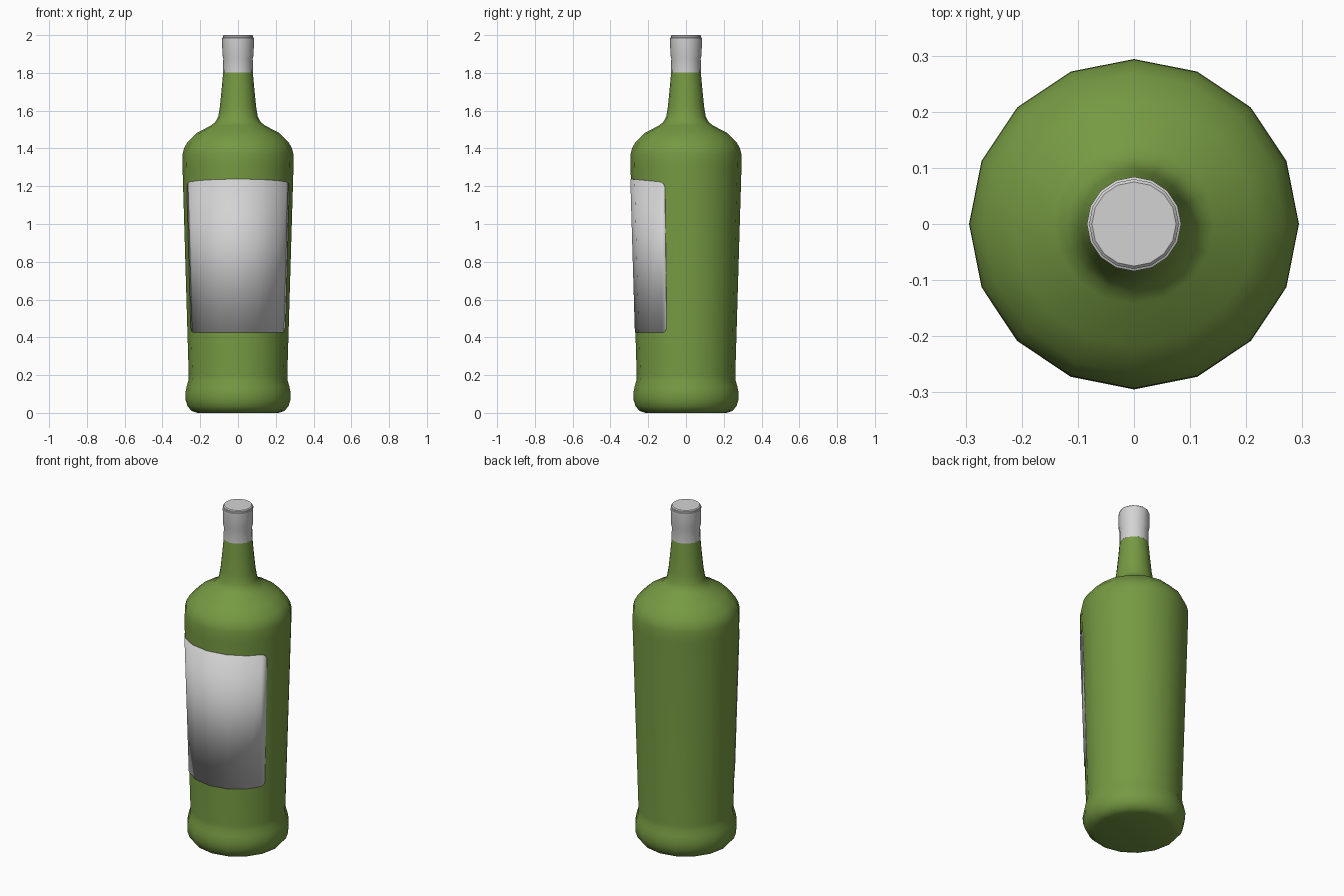
import bpy
import bmesh
from math import cos, sin, pi, radians, sqrt

SIDES = 16
STEP = 2 * pi / SIDES

cube = bpy.data.objects.get("Cube")
if cube:
    bpy.data.objects.remove(cube, do_unlink=True)


def make_material(name, rgb):
    mat = bpy.data.materials.new(name)
    mat.use_nodes = True
    color = (*rgb, 1)
    mat.diffuse_color = color
    mat.node_tree.nodes["Principled BSDF"].inputs["Base Color"].default_value = color
    return mat


def finish(name, bm, mat, angle=50):
    bmesh.ops.recalc_face_normals(bm, faces=bm.faces)
    mesh = bpy.data.meshes.new(name)
    bm.to_mesh(mesh)
    bm.free()
    mesh.materials.append(mat)
    obj = bpy.data.objects.new(name, mesh)
    bpy.context.collection.objects.link(obj)
    bpy.ops.object.select_all(action="DESELECT")
    obj.select_set(True)
    bpy.context.view_layer.objects.active = obj
    bpy.ops.object.shade_smooth_by_angle(angle=radians(angle))
    return obj


def lathe(name, profile, mat, angle=50):
    """Turn (radius, height) points into a closed solid."""
    bm = bmesh.new()
    rings = [[bm.verts.new((r * cos(i * STEP), r * sin(i * STEP), z))
              for i in range(SIDES)] for r, z in profile]
    for low, high in zip(rings, rings[1:]):
        for i in range(SIDES):
            j = (i + 1) % SIDES
            bm.faces.new((low[i], low[j], high[j], high[i]))
    bm.faces.new(rings[0])
    bm.faces.new(rings[-1])
    return finish(name, bm, mat, angle)


green = make_material("green glass", (0.18, 0.32, 0.055))
white = make_material("off white", (0.65, 0.65, 0.65))

# Bottle: rounded foot, tapered body, shoulder and neck
WAIST, CHEST = (0.261, 0.2), (0.294, 1.31)
lathe("bottle", [
    (0.215, 0), (0.245, 0.01), (0.267, 0.035), (0.278, 0.07), (0.279, 0.105),
    (0.272, 0.14), (0.263, 0.17), WAIST, CHEST, (0.293, 1.37), (0.286, 1.4),
    (0.268, 1.433), (0.218, 1.482), (0.142, 1.522), (0.12, 1.54),
    (0.105, 1.567), (0.096, 1.62), (0.086, 1.72), (0.078, 1.81)], green)

# Cap: collar, wider crown and a small stepped lid
lathe("cap", [
    (0.079, 1.803), (0.078, 1.875), (0.083, 1.895), (0.084, 1.985),
    (0.08, 1.987), (0.08, 1.995), (0.075, 2)], white, 35)

# Label: thin sheet following the front facets, with rounded corners
HALF, CORNER, GAP = 3 * STEP, 0.03, 0.003


def label_point(angle, z):
    taper = (z - WAIST[1]) / (CHEST[1] - WAIST[1])
    radius = WAIST[0] + taper * (CHEST[0] - WAIST[0]) + GAP
    offset = angle % STEP - STEP / 2
    radius *= cos(STEP / 2) / cos(offset)
    return radius * sin(angle), -radius * cos(angle), z


corner_steps = [HALF - CORNER * (1 - cos(k * pi / 10)) / 0.28 for k in range(6)]
right_half = [STEP, 2 * STEP] + corner_steps[::-1]
angles = [-a for a in right_half[::-1]] + [0] + right_half

bm = bmesh.new()
columns = []
for a in angles:
    inset = min((HALF - abs(a)) * 0.28, CORNER)
    drop = CORNER - sqrt(max(0, CORNER ** 2 - (CORNER - inset) ** 2))
    top = 1.22 + 0.018 * (1 - (a / HALF) ** 2) - drop
    columns.append([bm.verts.new(label_point(a, z)) for z in (0.425 + drop, top)])
for left, right in zip(columns, columns[1:]):
    bm.faces.new((left[0], right[0], right[1], left[1]))
label = finish("label", bm, white)
shell = label.modifiers.new("thickness", "SOLIDIFY")
shell.thickness = 0.004
shell.offset = -1
